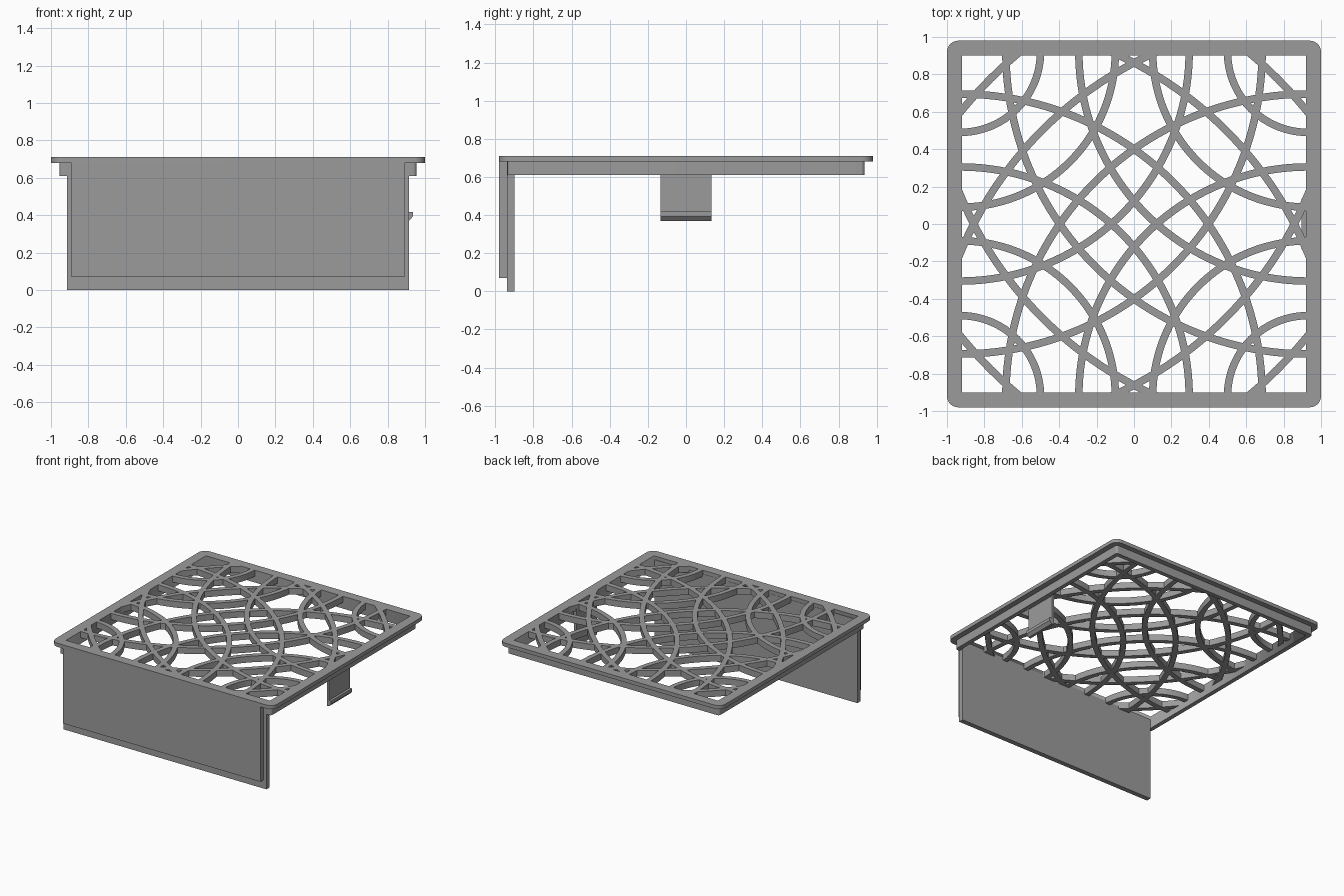
import bpy, bmesh, math

if "Cube" in bpy.data.objects:
    bpy.data.objects.remove(bpy.data.objects["Cube"])

grey = bpy.data.materials.new("plain grey")
grey.diffuse_color = (0.33, 0.33, 0.33, 1)
grey.use_nodes = True
grey.node_tree.nodes["Principled BSDF"].inputs["Base Color"].default_value = grey.diffuse_color


def finish(bm, name):
    bmesh.ops.remove_doubles(bm, verts=bm.verts, dist=1e-5)
    bmesh.ops.recalc_face_normals(bm, faces=bm.faces)
    me = bpy.data.meshes.new(name)
    bm.to_mesh(me)
    bm.free()
    me.materials.append(grey)
    ob = bpy.data.objects.new(name, me)
    bpy.context.collection.objects.link(ob)
    return ob


def box(name, x0, x1, y0, y1, z0, z1):
    bm = bmesh.new()
    bmesh.ops.create_cube(bm, size=1)
    for v in bm.verts:
        v.co = ((x0 + x1) / 2 + v.co.x * (x1 - x0),
                (y0 + y1) / 2 + v.co.y * (y1 - y0),
                (z0 + z1) / 2 + v.co.z * (z1 - z0))
    return finish(bm, name)


def rounded_rect(hx, hy, r, n=8):
    pts = []
    for k, (sx, sy) in enumerate([(1, 1), (-1, 1), (-1, -1), (1, -1)]):
        for i in range(n + 1):
            a = math.pi / 2 * (k + i / n)
            pts.append((sx * (hx - r) + r * math.cos(a), sy * (hy - r) + r * math.sin(a)))
    return pts


def frame(name, hx, hy, r, z0, z1):
    # flat filled outline with a rectangular opening
    cu = bpy.data.curves.new(name, 'CURVE')
    cu.dimensions = '2D'
    cu.fill_mode = 'BOTH'
    cu.extrude = (z1 - z0) / 2
    opening = [(OX, OY), (-OX, OY), (-OX, -OY), (OX, -OY)]
    for pts in (rounded_rect(hx, hy, r), opening):
        sp = cu.splines.new('POLY')
        sp.points.add(len(pts) - 1)
        for p, (x, y) in zip(sp.points, pts):
            p.co = (x, y, 0, 1)
        sp.use_cyclic_u = True
    tmp = bpy.data.objects.new("outline", cu)
    bpy.context.collection.objects.link(tmp)
    bpy.context.view_layer.update()
    me = bpy.data.meshes.new_from_object(tmp.evaluated_get(bpy.context.evaluated_depsgraph_get()))
    bm = bmesh.new()
    bm.from_mesh(me)
    bmesh.ops.translate(bm, verts=bm.verts, vec=(0, 0, (z0 + z1) / 2))
    bpy.data.objects.remove(tmp)
    bpy.data.meshes.remove(me)
    return finish(bm, name)


OX, OY = 0.92, 0.902       # half size of the opening
TOP = 0.71

# rim plate and the skirt below it
frame("rim_plate", 1.0, 0.98, 0.06, 0.68, TOP)
frame("rim_skirt", 0.955, 0.937, 0.02, 0.61, 0.68)

# front panel in two layers
box("front_panel_inner", -0.915, 0.915, -0.94, -0.90, 0, 0.68)
box("front_panel_outer", -0.89, 0.89, -0.98, -0.94, 0.07, 0.68)

# lattice: concentric ring ribs around each corner, trimmed to the opening
HALF, Z0, N = 0.02, 0.66, 64
bm = bmesh.new()
for sx in (-1, 1):
    for sy in (-1, 1):
        for r in (0.43, 0.83, 1.225, 1.615, 2.01, 2.40):
            prev = None
            for i in range(N + 1):
                a = -0.15 + (math.pi / 2 + 0.3) * i / N
                ring = []
                for rr, z in ((r - HALF, Z0), (r + HALF, Z0), (r + HALF, TOP), (r - HALF, TOP)):
                    ring.append(bm.verts.new((sx * (0.93 - rr * math.cos(a)),
                                              sy * (0.92 - rr * math.sin(a)), z)))
                if prev:
                    for k in range(4):
                        m = (k + 1) % 4
                        bm.faces.new((prev[k], prev[m], ring[m], ring[k]))
                prev = ring
for n, d in (((1, 0, 0), OX), ((-1, 0, 0), OX), ((0, 1, 0), OY), ((0, -1, 0), OY)):
    bmesh.ops.bisect_plane(bm, geom=bm.verts[:] + bm.edges[:] + bm.faces[:],
                           plane_co=[c * (d + 0.002) for c in n], plane_no=n, clear_outer=True)
lattice = finish(bm, "lattice")

# side clip with a hooked lip
profile = [(0.895, 0.68), (0.895, 0.37), (0.915, 0.37), (0.935, 0.393),
           (0.935, 0.418), (0.915, 0.418), (0.915, 0.61), (0.925, 0.61), (0.925, 0.68)]
bm = bmesh.new()
face = bm.faces.new([bm.verts.new((x, -0.135, z)) for x, z in profile])
ext = bmesh.ops.extrude_face_region(bm, geom=[face])
bmesh.ops.translate(bm, vec=(0, 0.27, 0),
                    verts=[g for g in ext["geom"] if isinstance(g, bmesh.types.BMVert)])
finish(bm, "side_clip")
